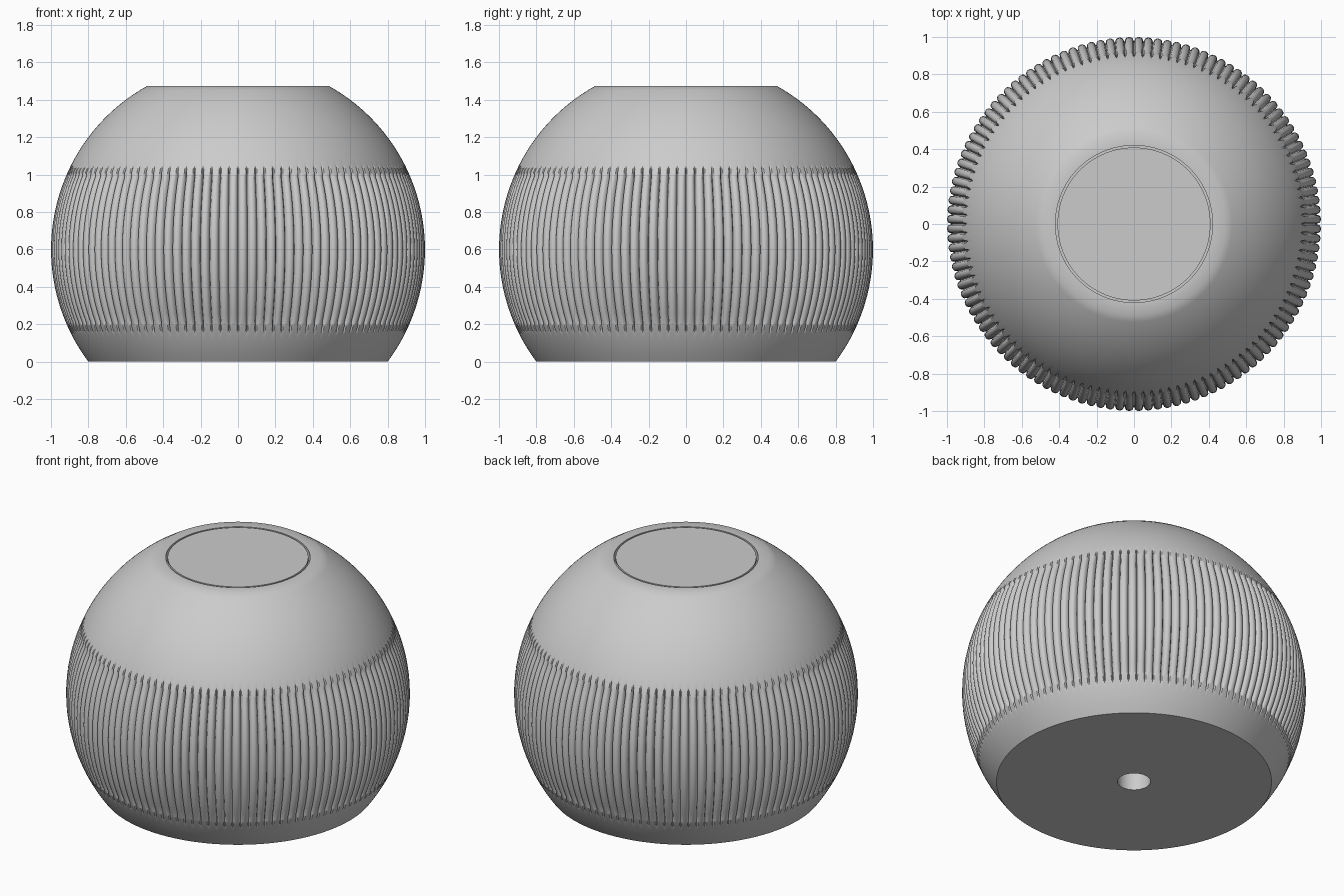
import bpy, bmesh
from math import sin, cos, asin, sqrt, pi, radians

if "Cube" in bpy.data.objects:
    bpy.data.objects.remove(bpy.data.objects["Cube"])

RIBS, PER_RIB = 120, 8
CENTRE_Z, TOP_Z = 0.6, 1.473
DEPTH, TAPER = 0.026, 0.065          # groove depth, length of pointed ends
BAND = asin(0.45)                    # ribbed band reaches this latitude


def groove(lat, k):
    """Inward offset of the ribbed band: round ribs, pointed groove ends."""
    t = 2 * (k % PER_RIB) / PER_RIB - 1
    g = 1 - sqrt(max(0, 1 - t * t))
    fade = max(0, min(1, (BAND - abs(lat)) / TAPER))
    return DEPTH * max(0, g - (1 - fade))


def span(a, b, n):
    return [a + (b - a) * i / n for i in range(n)]


def lathe(name, rings, n):
    """Skin rings, each a function k -> (radius, z), and cap both ends."""
    bm = bmesh.new()
    rows = []
    for ring in rings:
        row = []
        for k in range(n):
            r, z = ring(k)
            a = 2 * pi * k / n
            row.append(bm.verts.new((r * sin(a), -r * cos(a), z)))
        rows.append(row)
    for lo, hi in zip(rows, rows[1:]):
        for k in range(n):
            j = (k + 1) % n
            bm.faces.new((lo[k], lo[j], hi[j], hi[k]))
    bm.faces.new(rows[0][::-1])
    bm.faces.new(rows[-1])
    bmesh.ops.recalc_face_normals(bm, faces=bm.faces)
    mesh = bpy.data.meshes.new(name)
    bm.to_mesh(mesh)
    bm.free()
    ob = bpy.data.objects.new(name, mesh)
    bpy.context.collection.objects.link(ob)
    bpy.ops.object.select_all(action='DESELECT')
    ob.select_set(True)
    bpy.context.view_layer.objects.active = ob
    bpy.ops.object.shade_smooth_by_angle(angle=radians(35))
    return ob


def plain(r, z):
    return lambda k: (r, z)


def ball(lat):
    def ring(k):
        r = 1 - groove(lat, k)
        return r * cos(lat), CENTRE_Z + r * sin(lat)
    return ring


# Ribbed ball body, with cable hole below and lid recess on top
low, high = -asin(CENTRE_Z), asin(TOP_Z - CENTRE_Z)
lats = (span(low, -BAND, 5) + span(-BAND, -BAND + TAPER, 6)
        + span(-BAND + TAPER, BAND - TAPER, 16)
        + span(BAND - TAPER, BAND, 6) + span(BAND, high, 14) + [high])
rings = [plain(0.096, 0.25), plain(0.096, 0)]
rings += [ball(lat) for lat in lats]
rings += [plain(0.42, TOP_Z), plain(0.42, TOP_Z - 0.06)]
lathe("ribbed_body", rings, RIBS * PER_RIB)

# Flush round lid, separated from the body by a thin gap
lathe("top_lid", [plain(0.409, TOP_Z - 0.06), plain(0.409, TOP_Z)], 128)
